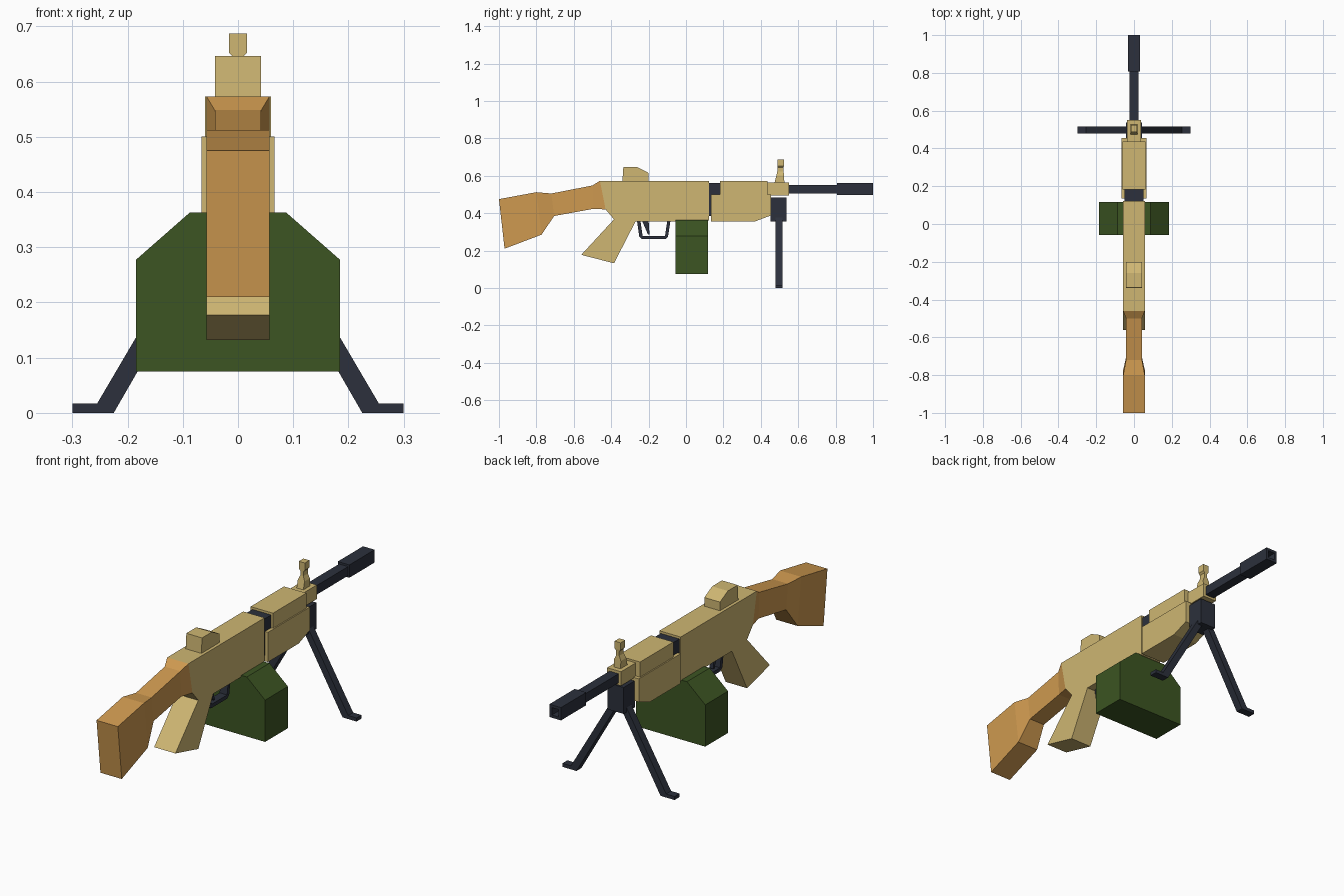
import bpy, bmesh
from mathutils import Vector

if "Cube" in bpy.data.objects:
    bpy.data.objects.remove(bpy.data.objects["Cube"])


def material(name, rgb):
    m = bpy.data.materials.new(name)
    m.diffuse_color = (*rgb, 1)
    m.use_nodes = True
    m.node_tree.nodes["Principled BSDF"].inputs["Base Color"].default_value = m.diffuse_color
    return m


TAN = material("tan", (0.62, 0.47, 0.17))
WOOD = material("wood", (0.62, 0.32, 0.08))
GREEN = material("green", (0.045, 0.09, 0.016))
DARK = material("dark_metal", (0.025, 0.03, 0.045))


def loft(name, rings, mat):
    """Skin a row of equal-length point rings and cap both ends."""
    bm = bmesh.new()
    rows = [[bm.verts.new(p) for p in ring] for ring in rings]
    n = len(rows[0])
    for a, b in zip(rows, rows[1:]):
        for i in range(n):
            j = (i + 1) % n
            bm.faces.new((a[i], a[j], b[j], b[i]))
    bm.faces.new(rows[0])
    bm.faces.new(rows[-1])
    bmesh.ops.recalc_face_normals(bm, faces=bm.faces)
    me = bpy.data.meshes.new(name)
    bm.to_mesh(me)
    bm.free()
    me.materials.append(mat)
    ob = bpy.data.objects.new(name, me)
    bpy.context.collection.objects.link(ob)
    return ob


def side_prism(name, profile, hw, mat):
    """Extrude a (y, z) profile across x."""
    return loft(name, [[(s * hw, y, z) for y, z in profile] for s in (-1, 1)], mat)


def front_prism(name, profile, y0, y1, mat):
    """Extrude an (x, z) profile along y."""
    return loft(name, [[(x, y, z) for x, z in profile] for y in (y0, y1)], mat)


def box(name, hw, y0, y1, z0, z1, mat):
    return side_prism(name, [(y0, z0), (y1, z0), (y1, z1), (y0, z1)], hw, mat)


# Stock: sections of top (y, z), bottom (y, z), half width
sections = [(-1, .475, -.97, .21, .057), (-.8, .512, -.772, .285, .057),
            (-.72, .505, -.705, .385, .042), (-.5, .548, -.495, .423, .042),
            (-.46, .573, -.43, .42, .057)]
loft("stock", [[(-w, yt, zt), (w, yt, zt), (w, yb, zb), (-w, yb, zb)]
               for yt, zt, yb, zb, w in sections], WOOD)

# Receiver with slanted pistol grip
side_prism("receiver_and_grip",
           [(-.46, .573), (.122, .573), (.122, .36), (-.06, .355), (-.27, .355),
            (-.385, .132), (-.56, .177), (-.385, .367), (-.43, .42)], .057, TAN)
side_prism("rear_sight", [(-.34, .57), (-.335, .646), (-.26, .646),
                          (-.2, .615), (-.2, .57)], .042, TAN)

# Fore end
box("inner_core", .05, .11, .2, .385, .562, DARK)
box("upper_handguard", .06, .182, .437, .49, .573, TAN)
side_prism("lower_handguard", [(.135, .5), (.455, .5), (.455, .388),
                               (.37, .356), (.135, .356)], .066, TAN)
box("gas_block", .037, .43, .55, .495, .563, TAN)

# Front sight post: z, half width, y range
post = [(.56, .018, .473, .526), (.6, .018, .483, .524), (.622, .008, .488, .522),
        (.643, .008, .488, .522), (.652, .016, .488, .523), (.687, .016, .488, .523)]
loft("front_sight", [[(-w, a, z), (w, a, z), (w, b, z), (-w, b, z)]
                     for z, w, a, b in post], TAN)

# Barrel and hollow muzzle
box("barrel", .024, .5, .82, .506, .55, DARK)


def square(h, y, zc=.529):
    return [(-h, y, zc - h), (h, y, zc - h), (h, y, zc + h), (-h, y, zc + h)]


loft("muzzle", [square(.031, .807), square(.031, 1), square(.018, 1), square(.018, .95)], DARK)

# Ammunition box
front_prism("ammo_box", [(-.185, .075), (.185, .075), (.185, .277), (.087, .363),
                         (-.087, .363), (-.185, .277)], -.057, .117, GREEN)

# Trigger guard and trigger
side_prism("trigger_guard",
           [(-.262, .36), (-.25, .275), (-.235, .261), (-.11, .261), (-.096, .275),
            (-.083, .36), (-.1, .36), (-.112, .279), (-.232, .279), (-.244, .36)], .02, DARK)
side_prism("trigger", [(-.235, .36), (-.2, .36), (-.195, .285), (-.203, .285)], .01, DARK)

# Bipod
box("bipod_mount", .043, .453, .538, .356, .484, DARK)
leg = [(.03, .4), (.255, .017), (.3, .017), (.3, 0), (.225, 0), (0, .39)]
for side, s in (("left", -1), ("right", 1)):
    front_prism(side + "_bipod_leg", [(s * x, z) for x, z in leg], .478, .516, DARK)
